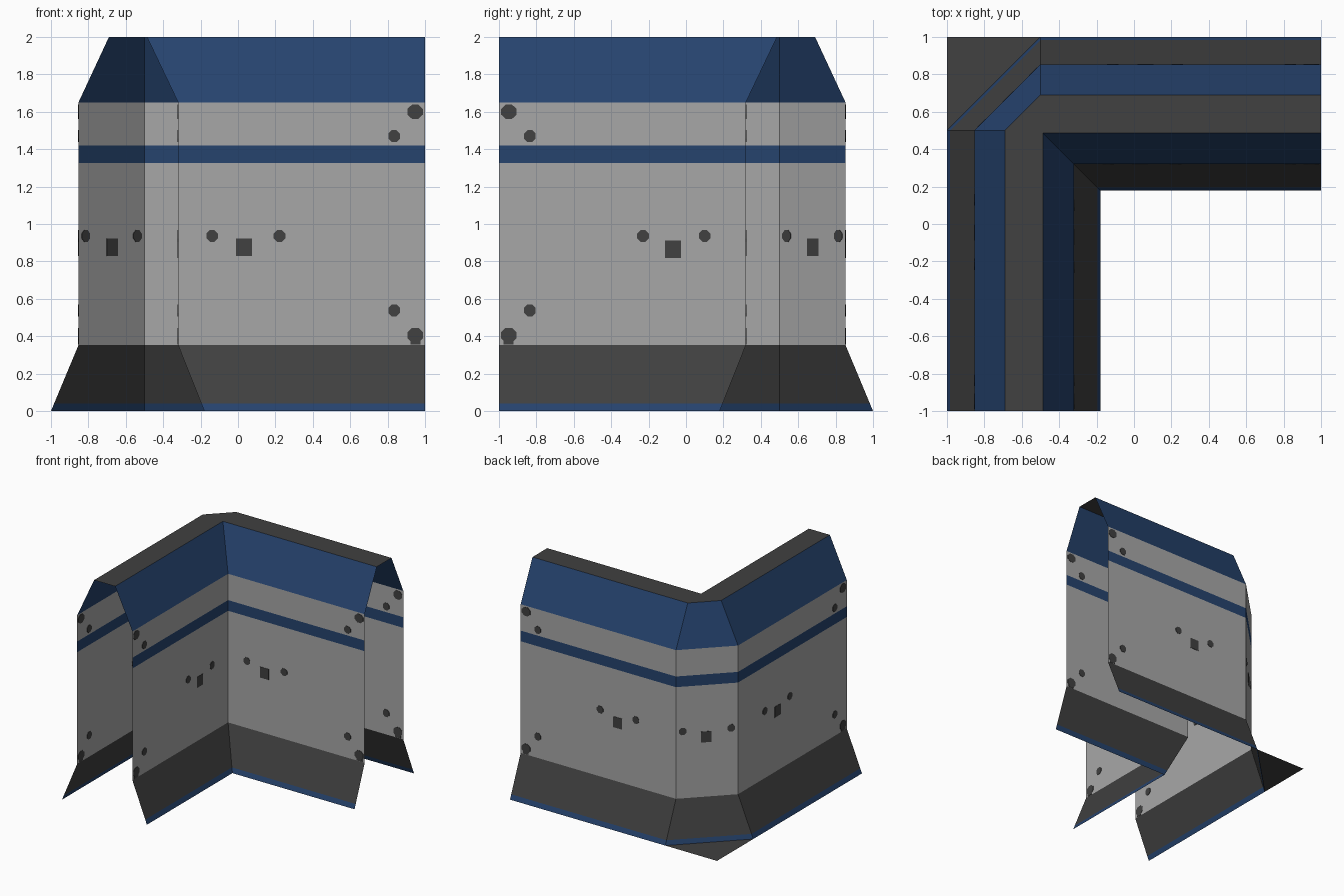
import bpy, bmesh, math
from mathutils import Vector

if "Cube" in bpy.data.objects:
    bpy.data.objects.remove(bpy.data.objects["Cube"])

def material(name, rgb):
    m = bpy.data.materials.new(name)
    m.diffuse_color = (*rgb, 1)
    m.use_nodes = True
    m.node_tree.nodes["Principled BSDF"].inputs["Base Color"].default_value = m.diffuse_color
    return m

GREY = material("light grey panel", (0.39, 0.39, 0.39))
DARK = material("dark grey", (0.052, 0.052, 0.052))
BLUE = material("navy blue", (0.019, 0.056, 0.155))
MATS = [GREY, DARK, BLUE]

def finish(bm, name, mats):
    me = bpy.data.meshes.new(name)
    bm.to_mesh(me)
    bm.free()
    for m in mats:
        me.materials.append(m)
    ob = bpy.data.objects.new(name, me)
    bpy.context.collection.objects.link(ob)
    return ob

# Plan paths at distance d from the centre: chamfered outside, mitred inside
def outer_path(d):
    return [(1, d), (-0.5, d), (-d, 0.5), (-d, -1)]

def inner_path(d):
    return [(1, d), (-d, d), (-d, -1)]

# Heights of the profile, with the colour of the strip above each one
LEVELS = [0, 0.04, 0.352, 1.327, 1.42, 1.65, 2.0]
STRIPS = [2, 1, 0, 2, 0, 2]

def shell(name, path, foot, wall, top, flip):
    strip = foot + (wall - foot) * LEVELS[1] / LEVELS[2]
    dist = [foot, strip, wall, wall, wall, wall, top]
    bm = bmesh.new()
    rows = [[bm.verts.new((x, y, z)) for x, y in path(d)]
            for d, z in zip(dist, LEVELS)]
    for lo, hi, mat in zip(rows, rows[1:], STRIPS):
        for i in range(len(lo) - 1):
            q = [lo[i], lo[i + 1], hi[i + 1], hi[i]]
            bm.faces.new(q[::-1] if flip else q).material_index = mat
    return finish(bm, name, MATS)

OUT, INN = 0.853, 0.32
TOP_OUT, TOP_IN = 0.69, 0.487
shell("outer_wall", outer_path, 1.0, OUT, TOP_OUT, False)
shell("inner_wall", inner_path, 0.18, INN, TOP_IN, True)

def flat_faces(name, polys, z):
    bm = bmesh.new()
    for poly in polys:
        f = bm.faces.new([bm.verts.new((x, y, z)) for x, y in poly])
        f.normal_update()
        if f.normal.z < 0:
            f.normal_flip()
    bmesh.ops.remove_doubles(bm, verts=bm.verts, dist=1e-5)
    return finish(bm, name, [DARK])

# Flat top joining both walls, and the ground triangle at the outer corner
o, n = outer_path(TOP_OUT), inner_path(TOP_IN)
flat_faces("top_cap", [(o[0], o[1], n[1], n[0]), (o[1], o[2], n[1]),
                       (o[2], o[3], n[2], n[1])], 2.0)
flat_faces("corner_foot", [((-1, 0.5), (-0.5, 1), (-1, 1))], 0)

# Thin marks that show on both sides of a wall
def marks(name, origin, along, items):
    bm = bmesh.new()
    u = Vector((*along, 0)).normalized()
    w = Vector((0, 0, 1))
    nrm = u.cross(w)
    for s, z, rx, rz, sides in items:
        c = Vector((*origin, z)) + u * s
        k = 1 / math.cos(math.pi / sides)
        rings = []
        for off in (-0.003, 0.003):
            rings.append([bm.verts.new(
                c + nrm * off
                + u * rx * k * math.cos((i + 0.5) * math.tau / sides)
                + w * rz * k * math.sin((i + 0.5) * math.tau / sides))
                for i in range(sides)])
        a, b = rings
        bm.faces.new(a)
        bm.faces.new(b)
        for i in range(sides):
            j = (i + 1) % sides
            bm.faces.new((a[i], a[j], b[j], b[i]))
    bmesh.ops.recalc_face_normals(bm, faces=bm.faces)
    return finish(bm, name, [DARK])

def trio(mid, gap_l, gap_r):
    return [(mid - gap_l, 0.936, 0.031, 0.031, 8),
            (mid, 0.875 if mid < 0.06 else 0.865, 0.042, 0.047, 4),
            (mid + gap_r, 0.936, 0.031, 0.031, 8)]

END = [(0.947, 1.6, 0.041, 0.038, 8), (0.835, 1.47, 0.031, 0.032, 8),
       (0.835, 0.538, 0.031, 0.032, 8), (0.947, 0.405, 0.041, 0.04, 8),
       (0.95, 0.375, 0.027, 0.02, 4)]
X_DIR, Y_DIR = (1, 0), (0, -1)
marks("inner_marks_right", (0, INN), X_DIR, END + trio(0.032, 0.17, 0.19))
marks("inner_marks_left", (-INN, 0), Y_DIR, END + trio(0.07, 0.17, 0.16))
marks("outer_marks_right", (0, OUT), X_DIR, END + trio(0.062, 0.175, 0.17))
marks("outer_marks_left", (-OUT, 0), Y_DIR, END + trio(0.045, 0.175, 0.17))
mid = (-(OUT + 0.5) / 2, (OUT + 0.5) / 2)
marks("corner_marks", mid, (1, 1), trio(0.005, 0.2, 0.19))
